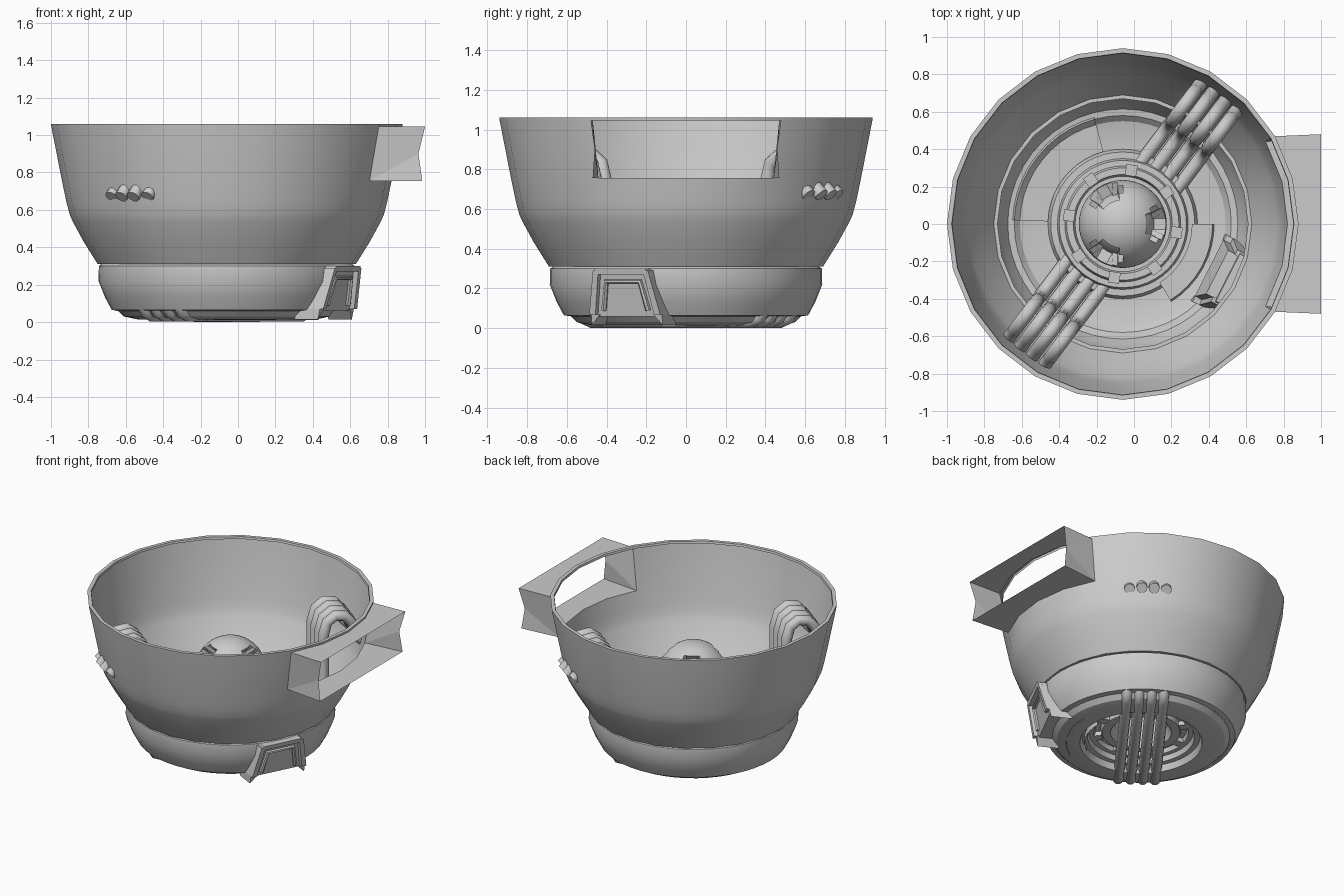
import bpy, bmesh
from math import sin, cos, radians, pi
from mathutils import Vector

if "Cube" in bpy.data.objects:
    bpy.data.objects.remove(bpy.data.objects["Cube"])

CX = -0.06  # bowl axis is shifted left because of the side chute


def polar(r, deg, z):
    a = radians(deg)
    return Vector((CX + r * cos(a), r * sin(a), z))


def finish(bm, name, angle=32, recalc=True):
    if recalc:
        bmesh.ops.recalc_face_normals(bm, faces=bm.faces)
    me = bpy.data.meshes.new(name)
    bm.to_mesh(me)
    bm.free()
    ob = bpy.data.objects.new(name, me)
    bpy.context.collection.objects.link(ob)
    bpy.context.view_layer.objects.active = ob
    for o in bpy.context.selected_objects:
        o.select_set(False)
    ob.select_set(True)
    bpy.ops.object.shade_smooth_by_angle(angle=radians(angle))
    return ob


def lathe(name, profile, start=0, sweep=360, n=24, skip=None):
    bm = bmesh.new()
    full = sweep == 360
    cols = [[bm.verts.new(polar(r, start + sweep * i / n, z)) for r, z in profile]
            for i in range(n if full else n + 1)]
    for i in range(n):
        a, b = cols[i], cols[(i + 1) % len(cols)]
        for j in range(len(profile) - 1):
            if skip and skip(i, j):
                continue
            bm.faces.new((a[j], b[j], b[j + 1], a[j + 1]))
    return finish(bm, name)


def tube(name, pts, radius, res=3):
    cu = bpy.data.curves.new(name, 'CURVE')
    cu.dimensions = '3D'
    cu.bevel_depth = radius
    cu.bevel_resolution = res
    cu.use_fill_caps = True
    sp = cu.splines.new('POLY')
    sp.points.add(len(pts) - 1)
    for p, q in zip(sp.points, pts):
        p.co = (*q, 1)
    ob = bpy.data.objects.new(name, cu)
    bpy.context.collection.objects.link(ob)
    for o in bpy.context.selected_objects:
        o.select_set(False)
    bpy.context.view_layer.objects.active = ob
    ob.select_set(True)
    bpy.ops.object.convert(target='MESH')
    bpy.ops.object.shade_smooth_by_angle(angle=radians(50))
    return ob


# Upper bowl wall with rim lip; the window for the chute spans +-30 degrees
lathe("bowl_wall", [(0.67, 0.31), (0.69, 0.31), (0.765, 0.43), (0.825, 0.54), (0.84, 0.575),
                    (0.857, 0.64), (0.881, 0.755), (0.938, 1.045), (0.94, 1.06),
                    (0.915, 1.06), (0.912, 1.045)],
      skip=lambda i, j: j == 6 and (i < 2 or i >= 22))

# Lower belt and floor
lathe("base_belt", [(0.67, 0.31), (0.684, 0.30), (0.686, 0.22), (0.65, 0.13), (0.615, 0.065),
                    (0.58, 0.06), (0.55, 0.03), (0.48, 0.015), (0.40, 0.012)], n=48)
lathe("floor_rings", [(0.40, 0.012), (0.385, 0.055), (0.35, 0.055), (0.34, 0.09), (0.31, 0.09),
                      (0.30, 0.12), (0.265, 0.12), (0.255, 0.09), (0.20, 0.09), (0.17, 0.14),
                      (0.17, 0.40)], n=48)
lathe("floor_plate_back", [(0.40, 0.01), (0.40, 0.045), (0.55, 0.055), (0.58, 0.085), (0.59, 0.06)],
      105, 73, 10)
lathe("floor_plate_front", [(0.37, 0.01), (0.37, 0.09), (0.48, 0.09), (0.49, 0.01)],
      -58, 58, 8)

# Clips around the core collar
for k in range(8):
    bm = bmesh.new()
    bmesh.ops.create_cube(bm, size=1)
    bmesh.ops.scale(bm, vec=(0.06, 0.06, 0.06), verts=bm.verts)
    ob = finish(bm, f"collar_clip_{k}")
    ob.location = polar(0.29, 36 + 45 * k, 0.12)
    ob.rotation_euler.z = radians(36 + 45 * k)

# Core ball: hollow sphere with round holes
bm = bmesh.new()
bmesh.ops.create_uvsphere(bm, u_segments=48, v_segments=32, radius=0.235)
dirs = [Vector((cos(radians(a)) * c, sin(radians(a)) * c, s))
        for a0, c, s in ((0, 0.82, 0.57), (60, 0.82, -0.57))
        for a in (a0, a0 + 120, a0 + 240)]
for v in bm.verts:  # sink a round well at each hole
    for d in dirs:
        if v.co.normalized().dot(d) > cos(radians(20)):
            v.co -= d * 0.07
            break
ob = finish(bm, "core_ball")
ob.location = (CX, 0, 0.52)

# Four looping pipes on each side: out through the wall, over, down and under the floor
path = [(0.0, 0.036), (0.50, 0.036), (0.555, 0.055), (0.585, 0.11), (0.60, 0.30), (0.60, 0.74),
        (0.625, 0.83), (0.68, 0.87), (0.745, 0.86), (0.80, 0.80), (0.835, 0.72), (0.885, 0.67)]
for side, ang in (("back", 53), ("front", 233)):
    d = Vector((cos(radians(ang)), sin(radians(ang)), 0))
    l = Vector((-d.y, d.x, 0))
    for k in range(4):
        off = (k - 1.5) * 0.08
        tube(f"pipe_{side}_{k}",
             [Vector((CX, 0, z)) + d * (s - (0.02 if s > 0.8 and abs(k - 1.5) > 1 else 0)) + l * off
              for s, z in path], 0.036)

# Flared open chute on the right side
bm = bmesh.new()
angs = [-30, -15, 0, 15, 30]


def row(r, z, x, w):
    inner = [bm.verts.new(polar(r, a, z)) for a in angs]
    outer = [bm.verts.new((x, w * (i - 2) / 2, z)) for i in range(5)]
    return inner, outer


top = row(0.938, 1.045, 1.0, 0.48)
low = row(0.881, 0.755, 0.985, 0.47)
for inner, outer in (top, low):
    for i in range(4):
        bm.faces.new((inner[i], inner[i + 1], outer[i + 1], outer[i]))
for e, s in ((0, -1), (4, 1)):
    mid = bm.verts.new((0.965, s * 0.46, 0.90))
    bm.faces.new((top[0][e], top[1][e], mid))
    bm.faces.new((top[0][e], mid, low[0][e]))
    bm.faces.new((low[0][e], mid, low[1][e]))
finish(bm, "side_chute", 5)

# Hatch on the lower belt: raised panel, frame bars and pointed feet
A = radians(-27)
rad, tan = Vector((cos(A), sin(A), 0)), Vector((-sin(A), cos(A), 0))


def hatch(v, w, extra=0.0):
    return Vector((CX, 0, w)) + rad * (0.645 + 0.22 * w + extra) + tan * v


def plate(name, outline, front, back):
    bm = bmesh.new()
    f = [bm.verts.new(hatch(v, w, front)) for v, w in outline]
    b = [bm.verts.new(hatch(v, w, back)) for v, w in outline]
    bm.faces.new(f)
    bm.faces.new(b[::-1])
    n = len(f)
    for i in range(n):
        bm.faces.new((f[i], f[(i + 1) % n], b[(i + 1) % n], b[i]))
    finish(bm, name)


plate("hatch_panel", [(-0.17, 0.06), (0.17, 0.06), (0.13, 0.28), (-0.13, 0.28)], -0.01, -0.14)
plate("hatch_top_bar", [(-0.16, 0.27), (0.16, 0.27), (0.14, 0.30), (-0.14, 0.30)], 0.02, -0.08)
for n, s in (("left", -1), ("right", 1)):
    plate(f"hatch_side_bar_{n}", [(s * 0.20, 0.07), (s * 0.165, 0.07), (s * 0.125, 0.29),
                                  (s * 0.155, 0.29)], 0.02, -0.10)
    plate(f"hatch_foot_{n}", [(s * 0.20, 0.07), (s * 0.15, 0.07), (s * 0.20, 0.015)], 0.0, -0.14)
tube("hatch_rib", [hatch(-0.125, 0.09, 0.0), hatch(-0.095, 0.235, 0.0), hatch(0.095, 0.235, 0.0),
                   hatch(0.125, 0.09, 0.0)], 0.014, 1)
